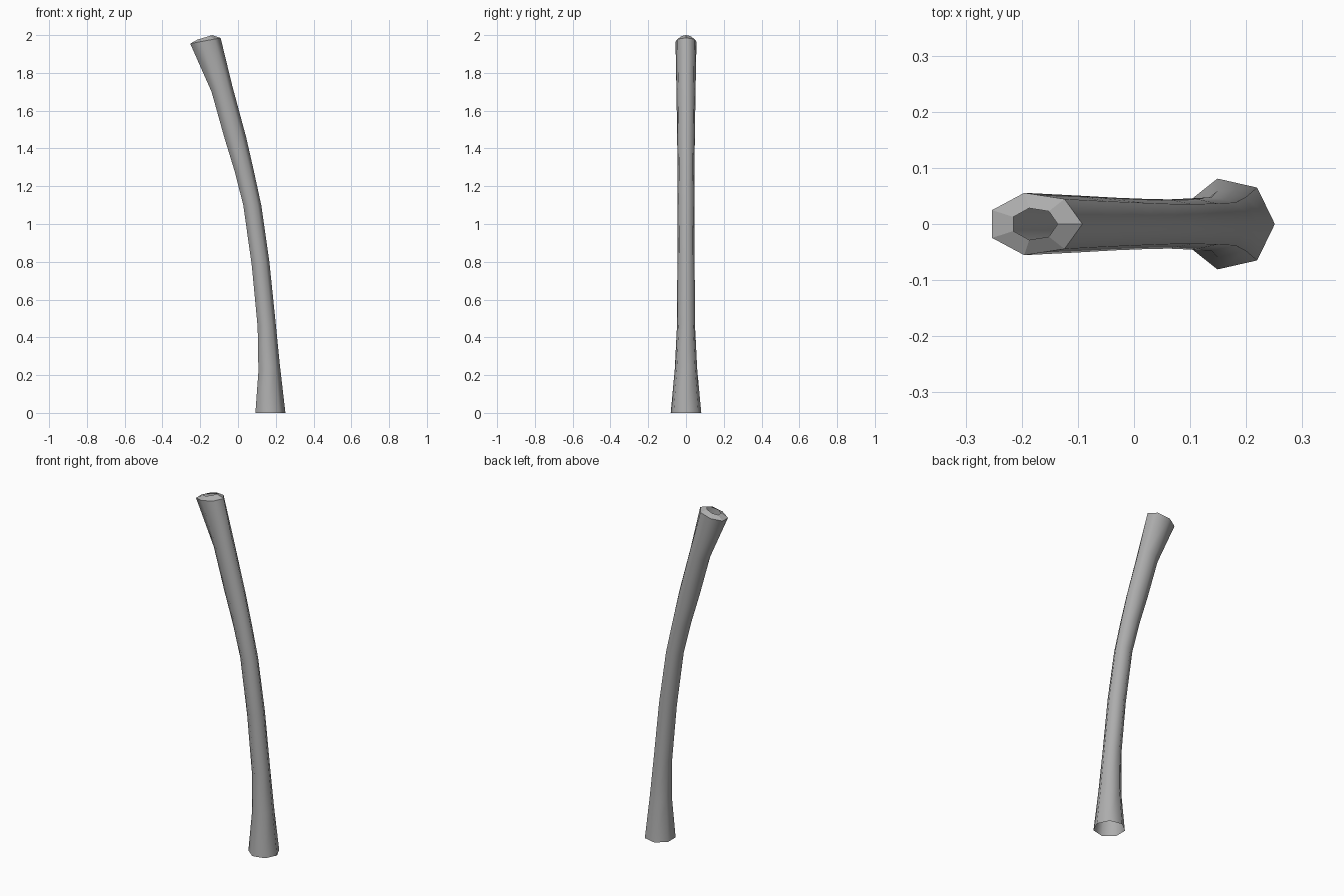
import bpy, bmesh, math

if "Cube" in bpy.data.objects:
    bpy.data.objects.remove(bpy.data.objects["Cube"])

SIDES = 7
C_MIN = -math.cos(math.pi / SIDES)   # flat side of the heptagon faces -x

# Each ring: left point (x, z), right point (x, z), radius in y
rings = [
    ((0.092, 0.0), (0.251, 0.0), 0.083),
    ((0.108, 0.22), (0.222, 0.25), 0.061),
    ((0.104, 0.455), (0.200, 0.47), 0.049),
    ((0.073, 0.78), (0.166, 0.80), 0.047),
    ((0.028, 1.10), (0.123, 1.10), 0.045),
    ((-0.018, 1.28), (0.084, 1.28), 0.046),
    ((-0.073, 1.46), (0.043, 1.46), 0.048),
    ((-0.140, 1.70), (-0.030, 1.73), 0.052),
    ((-0.253, 1.955), (-0.092, 1.985), 0.057),
    ((-0.215, 1.976), (-0.136, 2.0), 0.029),   # inner edge of the rim
]


def add_ring(bm, left, right, ry):
    verts = []
    for i in range(SIDES):
        a = 2 * math.pi * i / SIDES
        t = (math.cos(a) - C_MIN) / (1 - C_MIN)
        verts.append(bm.verts.new((left[0] + t * (right[0] - left[0]),
                                   ry * math.sin(a),
                                   left[1] + t * (right[1] - left[1]))))
    return verts


# Bent trunk: open seven-sided tube with a faceted rim at the top
bm = bmesh.new()
loops = [add_ring(bm, *r) for r in rings]
for k, (lo, hi) in enumerate(zip(loops, loops[1:])):
    for i in range(SIDES):
        j = (i + 1) % SIDES
        face = bm.faces.new((lo[i], lo[j], hi[j], hi[i]))
        face.smooth = k < len(rings) - 2

mesh = bpy.data.meshes.new("trunk")
bm.to_mesh(mesh)
bm.free()
trunk = bpy.data.objects.new("trunk", mesh)
bpy.context.collection.objects.link(trunk)

# Darker grey finish
grey = bpy.data.materials.new("dark_grey")
grey.diffuse_color = (0.42, 0.42, 0.42, 1)
grey.use_nodes = True
grey.node_tree.nodes["Principled BSDF"].inputs["Base Color"].default_value = grey.diffuse_color
mesh.materials.append(grey)
